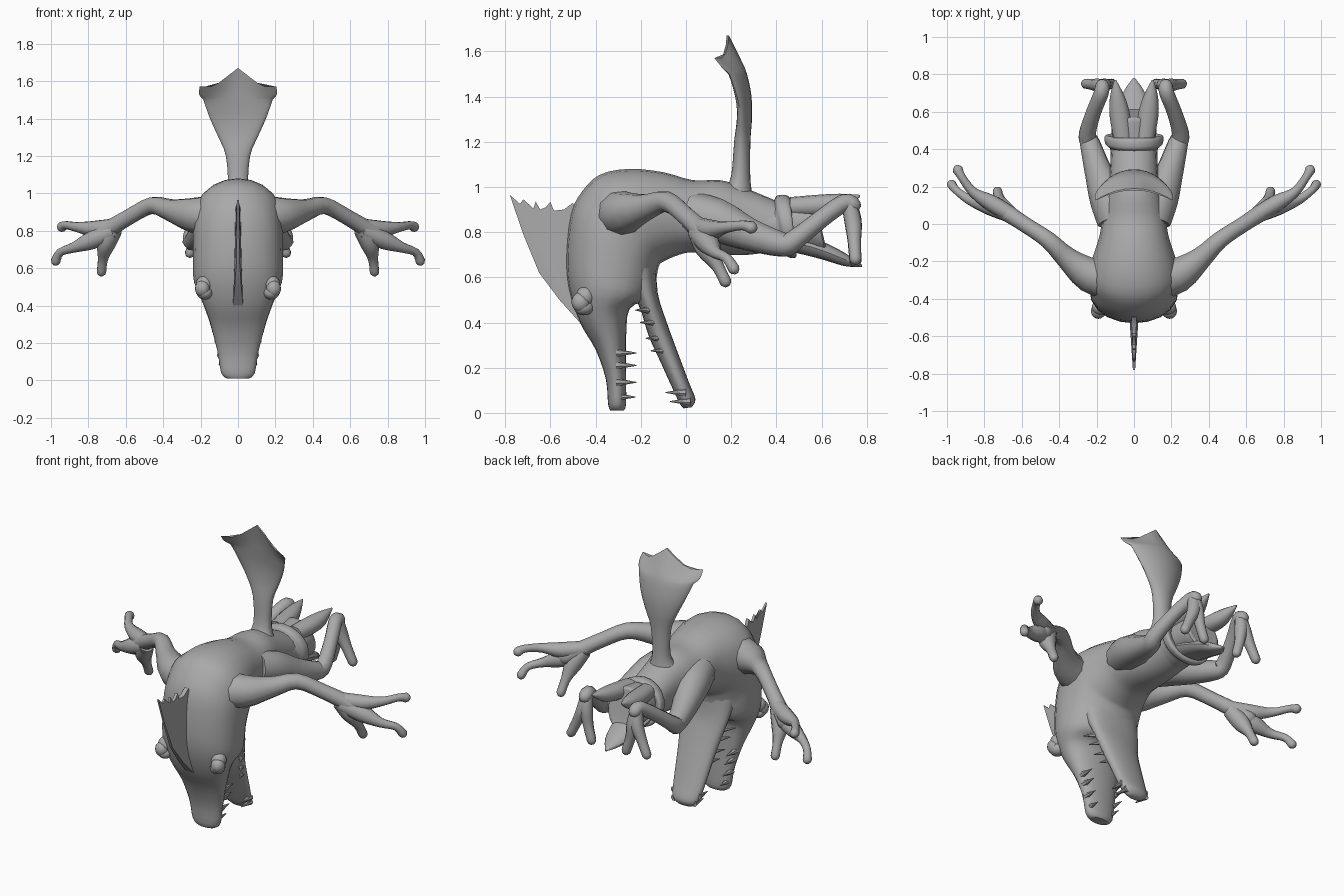
import bpy, bmesh, math
from mathutils import Vector

if "Cube" in bpy.data.objects:
    bpy.data.objects.remove(bpy.data.objects["Cube"])

skin = bpy.data.materials.new("grey_skin")
skin.diffuse_color = (0.40, 0.40, 0.40, 1)
skin.use_nodes = True
skin.node_tree.nodes["Principled BSDF"].inputs["Base Color"].default_value = skin.diffuse_color


def finish(name, bm, mirror=False, angle=45):
    bmesh.ops.recalc_face_normals(bm, faces=bm.faces[:])
    me = bpy.data.meshes.new(name)
    bm.to_mesh(me)
    bm.free()
    ob = bpy.data.objects.new(name, me)
    bpy.context.collection.objects.link(ob)
    me.materials.append(skin)
    if mirror:
        ob.modifiers.new("mirror", 'MIRROR')
    bpy.ops.object.select_all(action='DESELECT')
    ob.select_set(True)
    bpy.context.view_layer.objects.active = ob
    bpy.ops.object.shade_smooth_by_angle(angle=math.radians(angle))
    return ob


def smooth_rows(rows, n):
    """Catmull-Rom interpolation of rows of numbers."""
    out = []
    for i in range(len(rows) - 1):
        p0, p1, p2 = rows[max(i - 1, 0)], rows[i], rows[i + 1]
        p3 = rows[min(i + 2, len(rows) - 1)]
        for k in range(n):
            t = k / n
            out.append([0.5 * (2*b + (c - a)*t + (2*a - 5*b + 4*c - d)*t*t
                               + (3*b - a - 3*c + d)*t**3)
                        for a, b, c, d in zip(p0, p1, p2, p3)])
    return out + [list(rows[-1])]


def skin_rings(bm, rings):
    vs = [[bm.verts.new(p) for p in r] for r in rings]
    n = len(vs[0])
    for a, b in zip(vs, vs[1:]):
        for i in range(n):
            bm.faces.new((a[i], a[(i + 1) % n], b[(i + 1) % n], b[i]))
    bm.faces.new(vs[0])
    bm.faces.new(vs[-1][::-1])


def loft(name, rows, sides=20, p=0.85, n=3):
    """Rings spanned by two side-profile points (y1, z1, y2, z2) and a half width."""
    rings = []
    for y1, z1, y2, z2, w in smooth_rows(rows, n):
        ring = []
        for i in range(sides):
            a = 2 * math.pi * i / sides
            c, s = math.cos(a), math.sin(a)
            c = math.copysign(abs(c) ** p, c)
            ring.append(Vector((w * s, (y1 + y2) / 2 + (y1 - y2) / 2 * c,
                                (z1 + z2) / 2 + (z1 - z2) / 2 * c)))
        rings.append(ring)
    bm = bmesh.new()
    skin_rings(bm, rings)
    return finish(name, bm)


def tube(name, rows, sides=10, n=3, mirror=True):
    """Round limb through (x, y, z, radius) rows, with rounded tip."""
    rows = smooth_rows(rows, n)
    pts = [Vector(r[:3]) for r in rows]
    rad = [r[3] for r in rows]
    end = (pts[-1] - pts[-2]).normalized()
    for step, k in ((0.5, 0.8), (0.85, 0.4)):
        pts.append(pts[len(rows) - 1] + end * rad[len(rows) - 1] * step)
        rad.append(rad[len(rows) - 1] * k)
    rings, tan, side = [], None, None
    for i, c in enumerate(pts):
        t = (pts[min(i + 1, len(pts) - 1)] - pts[max(i - 1, 0)]).normalized()
        side = t.orthogonal() if tan is None else tan.rotation_difference(t) @ side
        side = (side - t * side.dot(t)).normalized()
        tan, up = t, t.cross(side)
        rings.append([c + (side * math.cos(a) + up * math.sin(a)) * rad[i]
                      for a in (2 * math.pi * j / sides for j in range(sides))])
    bm = bmesh.new()
    skin_rings(bm, rings)
    return finish(name, bm, mirror)


# Torso bending down into head and upper snout
loft("body_and_upper_snout", [
    (.42, .93, .42, .72, .12), (.25, 1.0, .28, .70, .13), (.15, 1.03, .15, .70, .15),
    (.03, 1.03, .03, .71, .17), (-.10, 1.065, -.03, .70, .185), (-.25, 1.08, -.10, .67, .22),
    (-.38, 1.055, -.12, .65, .24), (-.46, .98, -.13, .60, .24), (-.51, .88, -.135, .57, .24),
    (-.53, .70, -.14, .55, .24), (-.52, .55, -.17, .50, .235), (-.47, .40, -.25, .46, .195),
    (-.40, .28, -.265, .33, .15), (-.355, .15, -.265, .16, .11),
    (-.345, .04, -.265, .04, .09), (-.335, .01, -.275, .01, .06)])

# Open lower jaw
loft("lower_jaw", [
    (-.32, .66, -.13, .66, .19), (-.215, .49, -.125, .53, .165), (-.165, .34, -.085, .40, .13),
    (-.115, .23, -.03, .25, .112), (-.065, .12, .015, .13, .098), (-.03, .045, .042, .06, .08),
    (-.01, .02, .025, .025, .045)])

# Tail rising into a fan, curved backwards in section
fan = loft("tail_fan", [
    (.17, .98, .30, .94, .085), (.20, 1.05, .285, 1.03, .055), (.213, 1.2, .285, 1.2, .065),
    (.225, 1.3, .292, 1.3, .105), (.225, 1.4, .29, 1.4, .15), (.21, 1.5, .27, 1.5, .185),
    (.20, 1.57, .24, 1.57, .208), (.18, 1.67, .19, 1.67, .205)], sides=24, p=1)
for v in fan.data.vertices:
    x = abs(v.co.x)
    v.co.y -= 1.4 * x * x
    if v.co.z > 1.5:
        v.co.z -= (v.co.z - 1.5) / .17 * .1 * min(1, x / .13)

# Jagged crest on the forehead, thin in front and wide at the skull
crest = [(-.47, .40), (-.56, .50), (-.65, .62), (-.72, .79), (-.78, .965), (-.735, .925),
         (-.72, .945), (-.70, .905), (-.675, .905), (-.665, .935), (-.645, .90), (-.62, .91),
         (-.60, .935), (-.585, .895), (-.54, .90), (-.50, .93), (-.45, .80), (-.45, .60)]
bm = bmesh.new()
halves = []
for s in (-1, 1):
    halves.append([bm.verts.new((s * (.006 + .10 * max(0, y + .70) * (1.3 - z)), y, z))
                   for y, z in crest])
bm.faces.new(halves[0])
bm.faces.new(halves[1][::-1])
for i in range(len(crest)):
    j = (i + 1) % len(crest)
    bm.faces.new((halves[0][i], halves[0][j], halves[1][j], halves[1][i]))
bmesh.ops.triangulate(bm, faces=[f for f in bm.faces if len(f.verts) > 4])
finish("head_crest", bm)

# Eyes and their two lids
def ball(name, loc, size):
    bm = bmesh.new()
    bmesh.ops.create_uvsphere(bm, u_segments=16, v_segments=10, radius=1)
    for v in bm.verts:
        v.co = Vector(a * b for a, b in zip(v.co, size)) + Vector(loc)
    finish(name, bm, True)

ball("eyeball", (.19, -.465, .49), (.04, .042, .045))
ball("upper_lid", (.18, -.445, .515), (.045, .042, .045))
ball("lower_lid", (.178, -.452, .468), (.042, .045, .036))

# Teeth: position, direction
bm = bmesh.new()
teeth = [(.12, -.265, .265, 0, 1), (.108, -.265, .21, 0, 1), (.095, -.265, .135, 0, 1),
         (.075, -.268, .07, 0, 1), (.155, -.19, .455, .7, -.8), (.135, -.165, .40, .3, -.5),
         (.118, -.14, .33, .4, -.6), (.105, -.115, .275, .3, -.8),
         (.085, -.045, .09, 0, -1), (.07, -.025, .05, 0, -1)]
for x, y, z, dx, dy in teeth:
    rot = Vector((dx, dy, 0)).to_track_quat('Z', 'Y').to_matrix().to_4x4()
    rot.translation = (x, y, z)
    bmesh.ops.create_cone(bm, cap_ends=True, segments=7, radius1=.019, radius2=.002,
                          depth=.09, matrix=rot)
finish("teeth", bm, True)

# Arms with three webbed fingers
tube("arm", [(.12, -.30, .88, .11), (.24, -.27, .885, .095), (.36, -.18, .91, .06),
             (.46, -.085, .935, .046), (.58, -.005, .875, .042), (.68, .06, .815, .046),
             (.75, .10, .77, .05)])
tube("upper_finger", [(.64, .04, .83, .04), (.76, .11, .81, .045), (.86, .17, .82, .027),
                      (.92, .25, .83, .022), (.942, .29, .82, .028)])
tube("lower_finger", [(.66, .05, .80, .045), (.78, .10, .75, .05), (.88, .13, .71, .028),
                      (.95, .18, .685, .022), (.975, .212, .637, .026)])
tube("thumb", [(.66, .05, .81, .045), (.705, .09, .73, .05), (.722, .14, .65, .028),
               (.73, .175, .58, .026)])

# Folded legs and two-toed feet
tube("leg", [(.10, .02, .88, .10), (.14, .14, .85, .10), (.19, .28, .79, .075),
             (.235, .43, .745, .055), (.25, .48, .765, .046), (.215, .60, .86, .04),
             (.175, .70, .93, .04), (.17, .74, .92, .038)])
tube("inner_toe", [(.17, .72, .935, .034), (.16, .74, .85, .038), (.145, .745, .76, .03),
                   (.118, .75, .67, .027)])
tube("outer_toe", [(.17, .72, .935, .034), (.185, .74, .84, .038), (.22, .745, .76, .03),
                   (.258, .75, .68, .027)])

# Hip sleeve with rolled lip, and the stump inside it
loft("hip_sleeve", [
    (.20, .99, .26, .71, .13), (.34, .945, .39, .71, .125), (.385, .935, .43, .71, .13),
    (.40, .96, .45, .69, .152), (.44, .965, .48, .685, .158), (.46, .95, .49, .70, .148),
    (.45, .93, .48, .72, .12)], p=1)
loft("rear_stump", [(.40, .94, .42, .73, .115), (.50, .95, .53, .72, .12),
                    (.56, .955, .62, .70, .115), (.57, .94, .62, .72, .08)], p=1)

# Pointed flaps behind the stump: one below, two above
loft("lower_flap", [(.48, .80, .48, .71, .10), (.60, .76, .60, .68, .085),
                    (.70, .71, .70, .65, .06), (.78, .655, .78, .645, .006)], sides=12)
flap = loft("upper_flaps", [(.46, .955, .46, .87, .05), (.58, .965, .58, .87, .055),
                            (.68, .97, .68, .89, .04), (.77, .965, .77, .955, .005)], sides=12)
for v in flap.data.vertices:
    v.co.x += .06 + (v.co.y - .46) * .13
flap.modifiers.new("mirror", 'MIRROR')
